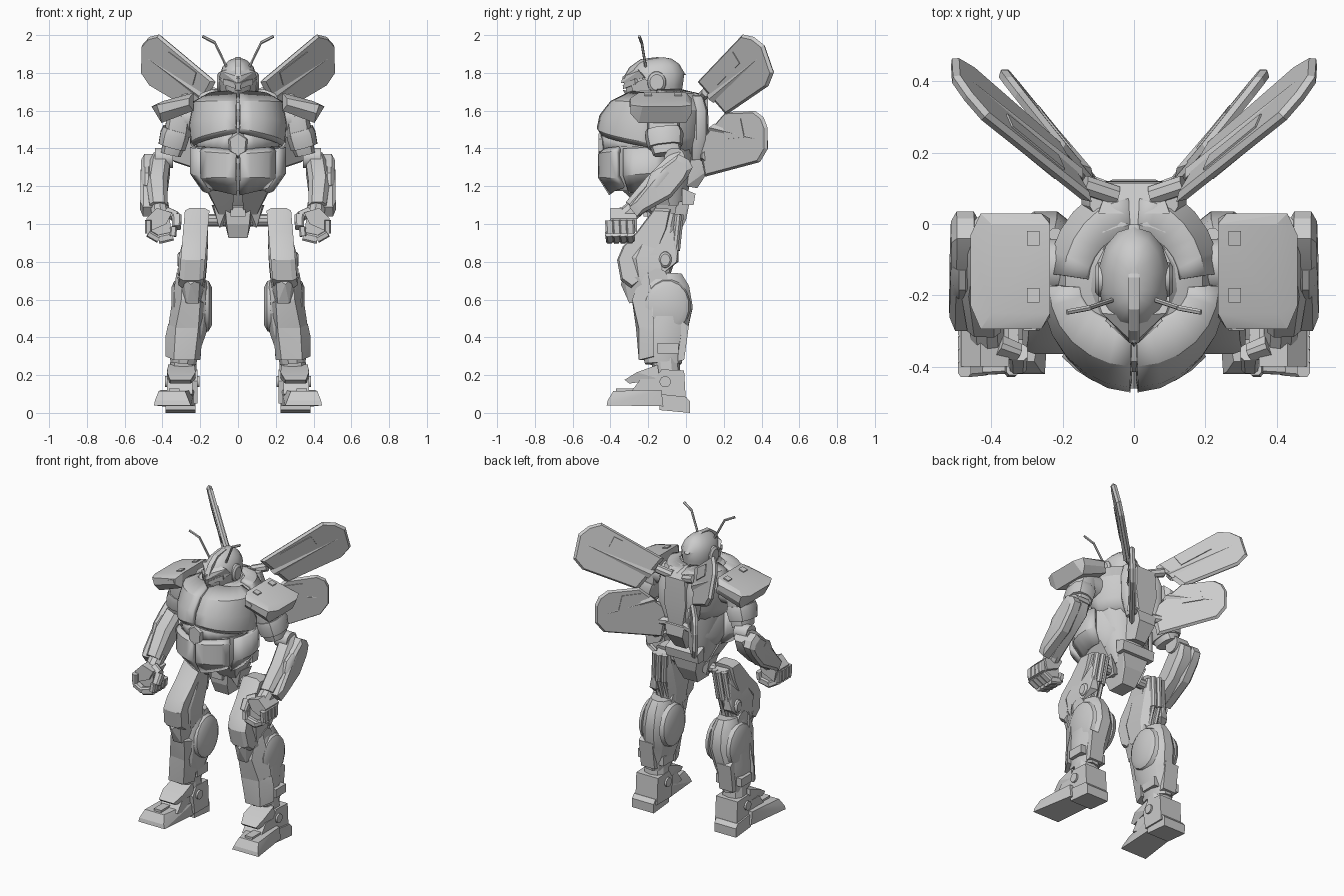
import bpy, bmesh, math
from mathutils import Vector as V


def make(name, bm, mirror=True, angle=32, solid=0):
    bmesh.ops.recalc_face_normals(bm, faces=bm.faces)
    me = bpy.data.meshes.new(name)
    bm.to_mesh(me)
    bm.free()
    ob = bpy.data.objects.new(name, me)
    bpy.context.collection.objects.link(ob)
    if solid:
        m = ob.modifiers.new("thickness", 'SOLIDIFY')
        m.thickness, m.offset = solid, 0
    if mirror:
        m = ob.modifiers.new("mirror", 'MIRROR')
        m.use_mirror_merge = False
    bpy.ops.object.select_all(action='DESELECT')
    ob.select_set(True)
    bpy.context.view_layer.objects.active = ob
    bpy.ops.object.shade_smooth_by_angle(angle=math.radians(angle))


def skin(name, rings, mirror=True, caps=True, **kw):
    """Join rings of points into a surface; closed rings with caps, or an open grid."""
    bm = bmesh.new()
    vs = [[bm.verts.new(p) for p in r] for r in rings]
    n = len(vs[0])
    for a, b in zip(vs, vs[1:]):
        for i in range(n if caps else n - 1):
            j = (i + 1) % n
            bm.faces.new((a[i], a[j], b[j], b[i]))
    if caps:
        bm.faces.new(vs[0])
        bm.faces.new(vs[-1])
    make(name, bm, mirror, **kw)


def loft(name, secs, n=8, p=0.6, mirror=True):
    """Sections (centre, rx, ry) square to the first-to-last axis; p shapes box to round."""
    d = (V(secs[-1][0]) - V(secs[0][0])).normalized()
    ref = V((1, 0, 0)) if abs(d.x) < 0.9 else V((0, 1, 0))
    u = (ref - d * ref.dot(d)).normalized()
    w = d.cross(u)
    f = lambda t: math.copysign(abs(t) ** p, t)
    ang = [(i + 0.5) * math.tau / n for i in range(n)]
    skin(name, [[V(c) + u * rx * f(math.cos(a)) + w * ry * f(math.sin(a)) for a in ang]
                for c, rx, ry in secs], mirror)


def rod(name, a, b, r, n=8, mirror=True):
    loft(name, [(a, r, r), (b, r, r)], n, 1, mirror)


def disc(name, c, dx, ry, rz):
    """Raised bevelled disc facing +x (dx > 0) or -x."""
    x, y, z = c
    loft(name, [((x, y, z), ry, rz), ((x + dx * .6, y, z), ry * .93, rz * .93),
                ((x + dx, y, z), ry * .7, rz * .7)], 16, 1)


def hull(name, pts, mirror=True):
    bm = bmesh.new()
    for q in pts:
        bm.verts.new(q)
    r = bmesh.ops.convex_hull(bm, input=bm.verts)
    bmesh.ops.delete(bm, geom=list({g for g in r["geom_interior"] + r["geom_unused"]
                                    if isinstance(g, bmesh.types.BMVert)}), context='VERTS')
    bmesh.ops.dissolve_limit(bm, angle_limit=0.03, verts=bm.verts, edges=bm.edges)
    make(name, bm, mirror, angle=15)


def sym(name, pts):
    """One central hull from the points of its right half."""
    hull(name, [(x * s, y, z) for s in (-1, 1) for x, y, z in pts], False)


def box(name, x, y, z, mirror=True):
    hull(name, [(a, b, c) for a in x for b in y for c in z], mirror)


def prism(name, yz, x0, x1, s=0.85, shear=0, mirror=True):
    """Side profile extruded in x with chamfered rims; shear leans x against z."""
    cy, cz = (sum(q[i] for q in yz) / len(yz) for i in (0, 1))
    c = (x1 - x0) * 0.2
    skin(name, [[(x + shear * (z - cz), cy + (y - cy) * k, cz + (z - cz) * k) for y, z in yz]
                for x, k in ((x0, s), (x0 + c, 1), (x1 - c, 1), (x1, s))], mirror, angle=20)


def shell(name, rows, cy, a0, a1, n=8, t=0.03):
    """Curved armour: rows (z at start, z at end, rx, ry) swept from angle a0 to a1, 0 = front."""
    rings = []
    for z0, z1, rx, ry in rows:
        rings.append([])
        for i in range(n + 1):
            s = i / n
            a = math.radians(a0 + (a1 - a0) * s)
            rings[-1].append((rx * math.sin(a), cy - ry * math.cos(a), z0 + (z1 - z0) * s))
    skin(name, rings, caps=False, solid=t, angle=25)


def wing(name, pts, panel, t=0.016):
    pts = [V(q) for q in pts]
    c = sum(pts, V()) / len(pts)
    nrm = sum(((a - c).cross(b - c) for a, b in zip(pts, pts[1:] + pts[:1])), V()).normalized()
    flat = [q - nrm * (q - c).dot(nrm) for q in pts]
    on = lambda y, z: V((c.x - (nrm.y * (y - c.y) + nrm.z * (z - c.z)) / nrm.x, y, z))
    hull(name, flat + [c + (q - c) * .93 + nrm * t * k for q in flat for k in (-1, 1)])
    hull(name + "_panel", [on(*q) + nrm * k * (t + .005) for q in panel for k in (-1, 1)])
    tip = (flat[2] + flat[-3]) / 2
    root = (flat[0] + flat[-1]) / 2
    for k in (-1, 1):
        hull(name + "_rib", [root + nrm * k * t * 1.7, c + (tip - c) * .8 + nrm * k * t]
             + [root + (flat[0] - root) * j * .25 + nrm * k * t * .8 for j in (-1, 1)])


# Torso core and chest armour
loft("torso_core", [((0, -.09, 1.06), .09, .08), ((0, -.13, 1.18), .14, .15), ((0, -.17, 1.38), .2, .22),
                    ((0, -.17, 1.6), .225, .25), ((0, -.165, 1.665), .195, .225), ((0, -.15, 1.695), .14, .15)], 16, .85, False)
loft("belly", [((0, -.21, 1.175), .16, .18), ((0, -.21, 1.26), .225, .215), ((0, -.21, 1.41), .225, .215)], 16, .9, False)
shell("chest_plate", [(1.49, 1.41, .225, .265), (1.51, 1.43, .24, .278), (1.57, 1.53, .245, .265),
                      (1.64, 1.64, .225, .21), (1.695, 1.68, .15, .1)], -.18, 2, 92, 6)
shell("lower_chest_plate", [(1.49, 1.44, .21, .26), (1.37, 1.39, .205, .25)], -.18, 8, 90, 6)
shell("back_plate", [(1.36, 1.36, .17, .2), (1.46, 1.46, .22, .25), (1.6, 1.6, .23, .27),
                     (1.68, 1.68, .19, .23), (1.7, 1.7, .13, .14)], -.17, 96, 176, 6)
shell("abdomen_plate", [(1.385, 1.40, .23, .215), (1.365, 1.38, .245, .237), (1.25, 1.25, .24, .237),
                        (1.16, 1.2, .19, .18)], -.215, 2, 52, 4)
shell("flank_plate", [(1.40, 1.41, .24, .22), (1.26, 1.28, .24, .22), (1.17, 1.2, .18, .17)], -.2, 55, 115, 4)
sym("chest_gem", [(x, y, z) for y, k in ((-.40, 1), (-.462, .6)) for x, z in
                  ((.07 * k, 1.45), (.06 * k, 1.385), (0, 1.43 + .08 * k), (0, 1.39 - .05 * k))])
loft("collar", [((0, -.15, 1.66), .16, .17), ((0, -.15, 1.705), .11, .13)], 12, 1, False)

# Waist and pelvis
hull("waist_skirt", [(.02, -.34, 1.18), (.17, -.28, 1.2), (.18, -.1, 1.2), (.03, -.2, 1.05), (.1, -.17, 1.05),
                     (.1, -.08, 1.05)])
hull("hip_flank", [(.06, -.19, 1.08), (.13, -.16, 1.1), (.14, -.05, 1.1), (.1, -.15, .98), (.1, -.07, .98), (.05, -.08, 1.0)])
sym("pelvis", [(.07, -.21, 1.11), (.06, -.2, 1.0), (.05, -.17, .925), (.05, -.05, .925), (.07, .0, 1.02), (.1, .02, 1.12)])
box("pelvis_front_block", (-.04, .04), (-.225, -.18), (1.04, 1.09), False)
sym("rear_waist_plate", [(.12, -.02, 1.1), (.12, .04, 1.1), (.12, .05, 1.16), (.12, -.02, 1.19)])
rod("hip_axle", (.04, -.11, 1.02), (.2, -.11, 1.02), .032, 10)

# Backpack and lower back tail
sym("backpack", [(.1, .03, 1.70), (.07, .115, 1.67), (.08, .12, 1.5), (.05, .11, 1.36), (.06, .03, 1.33)])
loft("backpack_pod", [((.1, .06, 1.68), .025, .03), ((.105, .07, 1.6), .045, .045), ((.1, .07, 1.45), .045, .045),
                      ((.075, .06, 1.34), .025, .03)], 10, .9)
sym("tail_block", [(.08, 0, 1.4), (.07, .12, 1.36), (.06, .125, 1.29), (.04, .06, 1.19), (.07, .0, 1.2)])
rod("upper_wing_hinge", (.05, .08, 1.67), (.14, .11, 1.70), .028)
rod("lower_wing_hinge", (.04, .08, 1.36), (.12, .11, 1.36), .028)

# Wings
wing("upper_wing", [(.11, .07, 1.755), (.43, .29, 2.0), (.47, .36, 1.99), (.50, .42, 1.95), (.51, .465, 1.80),
                    (.467, .434, 1.73), (.21, .21, 1.577)], [(.14, 1.805), (.26, 1.915), (.296, 1.855), (.18, 1.74)])
wing("lower_wing", [(.2, .21, 1.593), (.33, .365, 1.598), (.36, .41, 1.565), (.37, .434, 1.513), (.37, .434, 1.397),
                    (.34, .39, 1.328), (.10, .10, 1.25), (.08, .07, 1.43)], [(.2, 1.56), (.3, 1.56), (.32, 1.46), (.22, 1.45)])

# Head
rod("neck", (0, -.14, 1.62), (0, -.15, 1.72), .075, 12, False)
loft("helmet", [((0, -.14, 1.665), .08, .115), ((0, -.15, 1.72), .097, .135), ((0, -.155, 1.78), .1, .148),
                ((0, -.16, 1.83), .083, .125), ((0, -.165, 1.862), .05, .09), ((0, -.17, 1.876), .015, .05)], 14, .95, False)
prism("head_crest", [(-.335, 1.77), (-.3, 1.83), (-.24, 1.873), (-.15, 1.884), (-.06, 1.855), (0, 1.79), (-.1, 1.78)],
      -.016, .016, .97, mirror=False)
hull("brow", [(0, -.345, 1.745), (0, -.335, 1.78), (.09, -.25, 1.81), (.1, -.22, 1.775), (0, -.26, 1.83), (.06, -.2, 1.77)])
sym("face_mask", [(.015, -.33, 1.75), (.065, -.28, 1.765), (.045, -.275, 1.665), (.02, -.295, 1.645), (.07, -.19, 1.655),
                  (.08, -.2, 1.75)])
hull("visor", [(.012, -.333, 1.715), (.012, -.335, 1.735), (.08, -.272, 1.77), (.08, -.27, 1.74), (.04, -.2, 1.75)])
hull("mouth_guard", [(0, -.335, 1.71), (0, -.3, 1.65), (.035, -.3, 1.7), (.035, -.28, 1.66), (0, -.25, 1.69)])
hull("cheek_guard", [(.065, -.29, 1.735), (.1, -.22, 1.77), (.1, -.15, 1.72), (.088, -.18, 1.665), (.055, -.27, 1.65),
                     (.06, -.16, 1.7)])
disc("ear", (.085, -.155, 1.75), .025, .052, .06)
for a, b, r in (((.05, -.21, 1.81), (.125, -.235, 1.965), .007), ((.123, -.235, 1.96), (.188, -.247, 1.993), .008)):
    rod("antenna", a, b, r, 6)

# Shoulders and upper arms
hull("shoulder_pad", [(.235, y, 1.60) for y in (-.26, .015)] + [(x, y, z) for y in (-.295, .03) for x, z in
     ((.26, 1.665), (.26, 1.63), (.43, 1.63), (.415, 1.585))] + [(x, y, z) for y in (-.25, .0) for x, z in
     ((.235, 1.695), (.40, 1.65), (.405, 1.535))] + [(.458, y, 1.622) for y in (-.23, -.03)])
for y in (-.2, -.04):
    hull("pad_button", [(x, y + d, z) for d in (-.02, .02) for x, z in ((.265, 1.67), (.265, 1.695), (.3, 1.684), (.3, 1.66))])
hull("pad_front_button", [(x, y, z) for y in (-.298, -.25) for x, z in ((.265, 1.635), (.275, 1.66), (.31, 1.645), (.3, 1.62))])
rod("shoulder_axle", (.18, -.12, 1.56), (.32, -.12, 1.56), .08, 12)
loft("upper_arm", [((.31, -.12, 1.58), .065, .085), ((.325, -.12, 1.47), .07, .09), ((.355, -.1, 1.37), .055, .075)], 10, .7)
loft("arm_band", [((.325, -.12, 1.5), .075, .095), ((.335, -.115, 1.47), .08, .103), ((.35, -.11, 1.41), .075, .093)], 10, .75)
rod("elbow", (.345, -.06, 1.35), (.44, -.06, 1.35), .055, 12)

# Forearms
loft("forearm", [((.405, -.01, 1.355), .045, .05), ((.415, -.05, 1.3), .058, .08), ((.43, -.15, 1.2), .06, .08),
                 ((.42, -.28, 1.08), .05, .055)], 8)
prism("gauntlet", [(-.04, 1.37), (.015, 1.34), (.035, 1.3), (.01, 1.25), (-.08, 1.14), (-.26, 1.04), (-.3, 1.09),
                   (-.21, 1.2), (-.12, 1.31)], .435, .515, .8, -.02)
loft("gauntlet_oval", [((.482, -.18, 1.18), .035, .04), ((.482, -.14, 1.235), .035, .06), ((.482, -.1, 1.28), .035, .04)], 12, 1)
rod("wrist", (.415, -.25, 1.1), (.41, -.33, 1.03), .05, 10)

# Fists
hull("palm", [(x, y, z) for y in (-.40, -.26) for x, z in ((.35, 1.06), (.43, 1.085), (.485, 1.03), (.47, .96), (.38, 1.0))])
hull("grip", [(x, y, z) for y in (-.385, -.285) for x, z in ((.36, 1.03), (.46, 1.03), (.46, .95), (.42, .925), (.355, .94))])
curl = [(.475, 1.02), (.475, .95), (.42, .918), (.345, .935), (.34, .985)]
for i in range(4):
    y = -.405 + i * .036
    for a, b in zip(curl, curl[1:]):
        loft("finger", [((a[0], y, a[1]), .019, .025), ((b[0], y + .004, b[1]), .019, .024)], 8)
for a, b in (((.38, -.34, 1.06), (.325, -.36, 1.04)), ((.325, -.36, 1.04), (.325, -.4, .98))):
    loft("thumb", [(a, .028, .028), (b, .024, .024)], 8)

# Thighs
loft("thigh_core", [((.215, -.1, 1.06), .05, .06), ((.22, -.15, .93), .065, .1), ((.24, -.2, .8), .08, .12),
                    ((.245, -.19, .66), .07, .1)], 8)
prism("thigh_armour", [(-.165, 1.085), (-.08, 1.08), (-.1, .98), (-.15, .86), (-.18, .74), (-.29, .66), (-.345, .7),
                       (-.365, .81), (-.335, .88), (-.26, .96)], .168, .298, .93, -.08)
hull("thigh_side_plate", [(.26, -.05, .99), (.28, -.07, .97), (.31, -.2, .83), (.31, -.12, .74), (.305, -.05, .8), (.25, -.2, .8),
                          (.25, -.04, .8), (.28, -.04, .9)])
disc("thigh_pivot", (.3, -.11, .81), .02, .035, .045)
for x, y in ((.185, -.04), (.22, -.03), (.255, -.04)):
    rod("thigh_piston", (x, y, 1.05), (x + .02, y - .02, .86), .02, 8)
    rod("thigh_piston_shaft", (x + .02, y - .02, .87), (x + .02, y - .07, .72), .013, 6)
rod("knee_axle", (.175, -.15, .71), (.32, -.15, .71), .055, 12)
hull("knee_cap", [(.2, -.33, .72), (.29, -.33, .72), (.25, -.345, .68), (.21, -.3, .58), (.27, -.3, .58), (.175, -.25, .7),
                  (.32, -.25, .72), (.19, -.2, .6), (.31, -.2, .6)])

# Shins and calves
loft("calf", [((.245, -.12, .735), .065, .1), ((.245, -.12, .67), .09, .14), ((.248, -.11, .56), .102, .15),
              ((.265, -.12, .43), .1, .13), ((.285, -.125, .32), .08, .11), ((.29, -.12, .26), .07, .1)], 12, .85)
hull("upper_shin_guard", [(.325, -.2, .745), (.3, -.25, .7), (.2, -.285, .59), (.3, -.285, .6), (.345, -.18, .62),
                          (.16, -.18, .57), (.21, -.265, .45), (.33, -.25, .45), (.37, -.17, .45), (.19, -.17, .45)])
hull("lower_shin_guard", [(.21, -.265, .45), (.33, -.25, .45), (.37, -.17, .47), (.185, -.17, .45),
                          (.23, -.25, .28), (.34, -.25, .28), (.385, -.17, .3), (.385, -.17, .4), (.2, -.17, .28)])
disc("outer_calf_dome", (.315, -.1, .565), .038, .125, .145)
disc("inner_calf_dome", (.18, -.1, .565), -.042, .125, .145)
box("outer_cuff", (.345, .385), (-.15, -.04), (.315, .37))
box("inner_cuff", (.195, .23), (-.15, -.04), (.3, .36))
hull("heel_guard", [(x, y, z) for x in (.24, .34) for y, z in ((-.04, .5), (.015, .46), (-.01, .28), (-.06, .27))])

# Ankles and feet
loft("ankle_post", [((.29, -.1, .2), .075, .07), ((.29, -.11, .29), .07, .075)], 10, .8)
hull("ankle_block", [(x, y, z) for x in (.215, .375) for y, z in ((-.15, .05), (-.17, .17), (-.13, .23), (-.01, .225), (0, .05))])
rod("ankle_bolt", (.203, -.11, .165), (.387, -.11, .165), .03, 12)
hull("instep_guard", [(x, y, z) for x, y, z in ((.25, -.325, .175), (.36, -.325, .175), (.225, -.26, .215), (.375, -.26, .215),
     (.23, -.15, .255), (.37, -.15, .255), (.225, -.14, .18), (.375, -.14, .18), (.25, -.3, .155), (.36, -.3, .155))])
hull("instep", [(x, y, z) for x in (.24, .375) for y, z in ((-.3, .1), (-.24, .18), (-.1, .18), (-.1, .05))])
hull("toe", [(x, y, z) for x0, x1, y, z in ((.25, .445, -.42, .04), (.26, .44, -.415, .065), (.28, .42, -.385, .115),
     (.25, .41, -.24, .12), (.23, .4, -.12, .035), (.23, .4, -.13, .12)) for x in (x0, x1)])
box("toe_ridge", (.31, .365), (-.37, -.25), (.1, .13))
hull("heel", [(x, y, z) for x in (.225, .385) for y, z in ((-.14, .015), (.02, .0), (.022, .06), (0, .085), (-.14, .1))])
